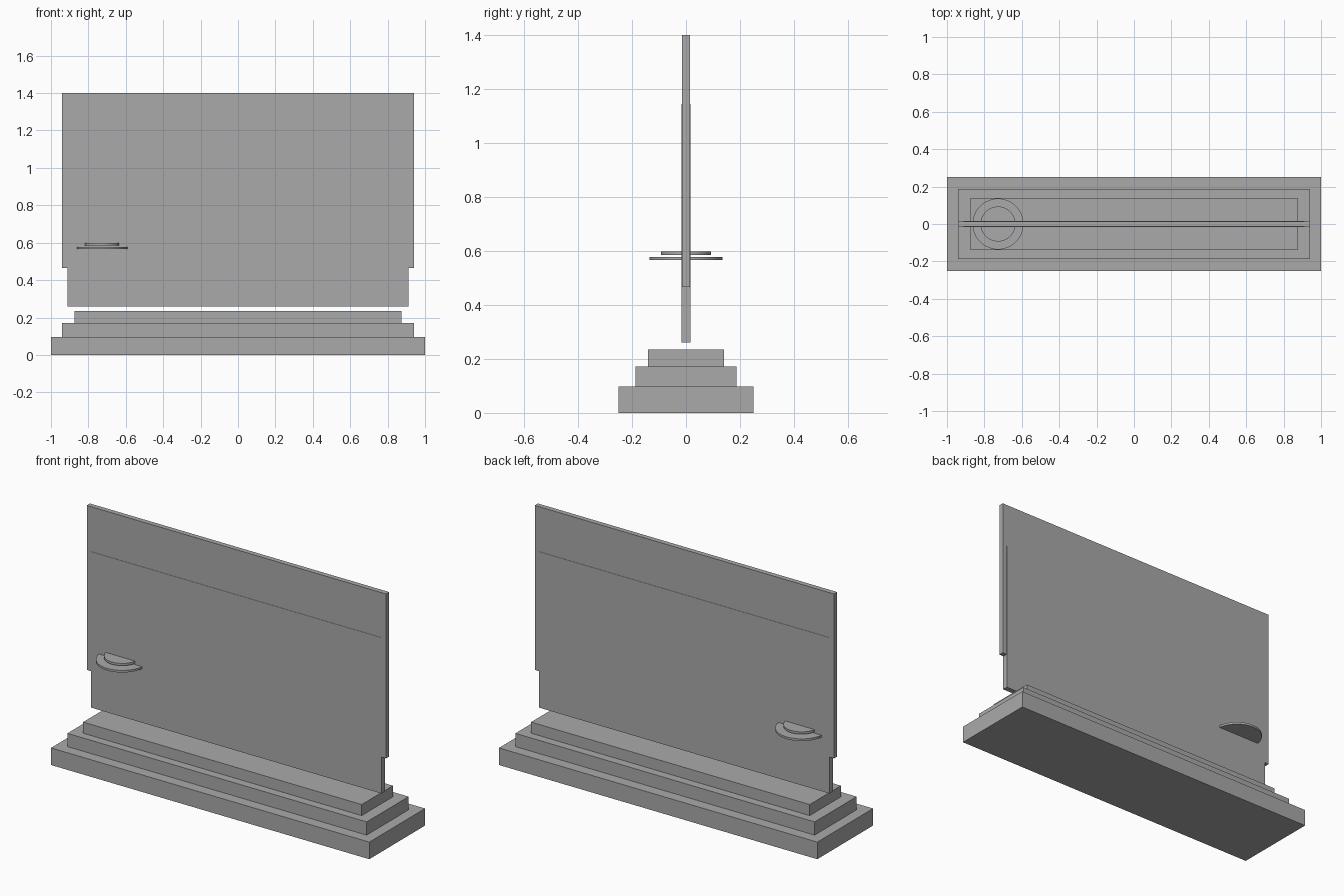
import bpy
import bmesh
from mathutils import Matrix

if "Cube" in bpy.data.objects:
    bpy.data.objects.remove(bpy.data.objects["Cube"])

grey = bpy.data.materials.new("plain grey")
grey.diffuse_color = (0.4, 0.4, 0.4, 1)
grey.use_nodes = True
grey.node_tree.nodes["Principled BSDF"].inputs["Base Color"].default_value = grey.diffuse_color


def finish(name, bm):
    mesh = bpy.data.meshes.new(name)
    bm.to_mesh(mesh)
    bm.free()
    mesh.materials.append(grey)
    obj = bpy.data.objects.new(name, mesh)
    bpy.context.collection.objects.link(obj)
    return obj


def box(name, half_x, half_y, z0, z1):
    bm = bmesh.new()
    size = Matrix.Diagonal((2 * half_x, 2 * half_y, z1 - z0, 1))
    bmesh.ops.create_cube(bm, size=1, matrix=Matrix.Translation((0, 0, (z0 + z1) / 2)) @ size)
    return finish(name, bm)


def disc(name, x, radius, z0, z1):
    bm = bmesh.new()
    bmesh.ops.create_cone(bm, cap_ends=True, segments=64, radius1=radius, radius2=radius,
                          depth=z1 - z0, matrix=Matrix.Translation((x, 0, (z0 + z1) / 2)))
    for f in bm.faces:
        f.smooth = len(f.verts) == 4
    for e in bm.edges:
        e.smooth = all(len(f.verts) == 4 for f in e.link_faces)
    return finish(name, bm)


# Stepped plinth
box("base_step", 1.0, 0.25, 0, 0.097)
box("middle_step", 0.94, 0.188, 0.097, 0.172)
box("top_step", 0.875, 0.14, 0.172, 0.235)

# Thin upright panels, the lower one slightly thicker
box("upper_panel", 0.94, 0.0143, 0.466, 1.4)
box("lower_panel", 0.912, 0.0158, 0.26, 1.145)

# Two stacked discs through the panel
disc("large_disc", -0.727, 0.136, 0.566, 0.578)
disc("small_disc", -0.727, 0.0935, 0.585, 0.598)
